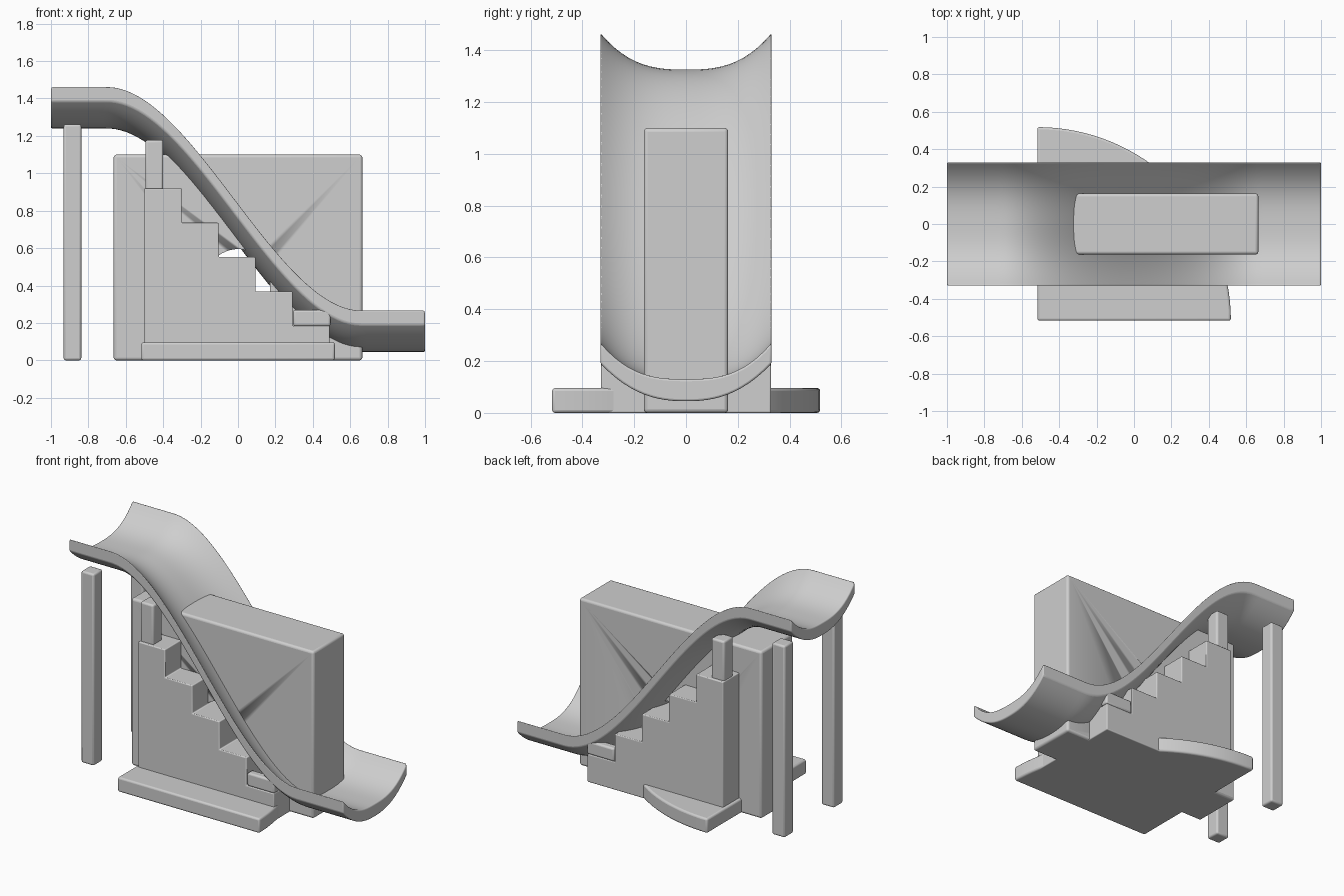
import bpy, bmesh, math

cube = bpy.data.objects.get("Cube")
if cube:
    bpy.data.objects.remove(cube, do_unlink=True)

GREY = (0.62, 0.62, 0.62)
mat = bpy.data.materials.new("plain grey")
mat.use_nodes = True
mat.diffuse_color = (*GREY, 1)
mat.node_tree.nodes["Principled BSDF"].inputs["Base Color"].default_value = (*GREY, 1)


def finish(name, bm, bevel=0.012):
    """Turn a bmesh into a bevelled, smooth shaded object."""
    bmesh.ops.recalc_face_normals(bm, faces=bm.faces)
    mesh = bpy.data.meshes.new(name)
    bm.to_mesh(mesh)
    bm.free()
    mesh.materials.append(mat)
    obj = bpy.data.objects.new(name, mesh)
    bpy.context.collection.objects.link(obj)
    if bevel:
        mod = obj.modifiers.new("Rounded edges", 'BEVEL')
        mod.width = bevel
        mod.segments = 3
        mod.limit_method = 'ANGLE'
        mod.angle_limit = math.radians(40)
    bpy.ops.object.select_all(action='DESELECT')
    obj.select_set(True)
    bpy.context.view_layer.objects.active = obj
    bpy.ops.object.shade_smooth_by_angle(angle=math.radians(40))
    return obj


def prism(name, outline, offset, bevel=0.012):
    """Extrude a closed outline of 3D points by an offset."""
    bm = bmesh.new()
    face = bm.faces.new([bm.verts.new(p) for p in outline])
    new = bmesh.ops.extrude_face_region(bm, geom=[face])["geom"]
    moved = [g for g in new if isinstance(g, bmesh.types.BMVert)]
    bmesh.ops.translate(bm, verts=moved, vec=offset)
    return finish(name, bm, bevel)


def box(name, x, y, z, bevel=0.012):
    corners = [(x[0], y[0], z[0]), (x[1], y[0], z[0]), (x[1], y[1], z[0]), (x[0], y[1], z[0])]
    return prism(name, corners, (0, 0, z[1] - z[0]), bevel)


# Slide: a curved trough section swept down an S-shaped drop
HALF, DROP = 0.33, 1.195
ys = [HALF * (i / 12 - 1) for i in range(25)]
section = [(y, 0.13 + 0.14 * abs(y / HALF) ** 2.8) for y in ys]
section += [(y, 0.045 + 0.145 * abs(y / HALF) ** 2.4) for y in reversed(ys)]


def lift(x):
    u = min(1, max(0, (x + 0.70) / 1.36))
    return DROP * (1 - u * u * (3 - 2 * u))


bm = bmesh.new()
rings = []
for i in range(65):
    x = i / 32 - 1
    rings.append([bm.verts.new((x, y, z + lift(x))) for y, z in section])
for a, b in zip(rings, rings[1:]):
    for j in range(len(section)):
        k = (j + 1) % len(section)
        bm.faces.new((a[j], a[k], b[k], b[j]))
bm.faces.new(rings[0])
bm.faces.new(rings[-1])
finish("slide", bm, 0.008)

# Central block with an arched tunnel
block = box("central_block", (-0.665, 0.665), (-0.163, 0.163), (0, 1.1), 0.015)
R = 0.17
arch = [(-R, -0.3, 0.12), (R, -0.3, 0.12)]
arch += [(R * math.cos(math.pi * i / 24), -0.3, 0.425 + R * math.sin(math.pi * i / 24)) for i in range(25)]
cutter = prism("tunnel_cutter", arch, (0, 0.6, 0), 0)
cutter.hide_render = True
cutter.hide_viewport = True
cut = block.modifiers.new("Tunnel", 'BOOLEAN')
cut.operation = 'DIFFERENCE'
cut.solver = 'EXACT'
cut.object = cutter

# Staircase: stepped side profile
STEP, RISE = 0.198, 0.184
profile = [(-0.5, 0), (-0.5, 5 * RISE)]
for i in range(5):
    edge = -0.5 + STEP * (i + 1)
    profile.append((edge, RISE * (5 - i)))
    profile.append((edge, RISE * (4 - i)))
prism("staircase", [(x, -0.328, z) for x, z in profile], (0, 0.656, 0), 0.006)

# Base: quarter disc
C, RADIUS = -0.517, 1.035
disc = [(C, C, 0)]
for i in range(33):
    a = math.pi / 2 * i / 32
    disc.append((C + RADIUS * math.cos(a), C + RADIUS * math.sin(a), 0))
prism("quarter_disc_base", disc, (0, 0, 0.096))

# Mirrored posts, legs and lowest treads
for side, s in (("right", -1), ("left", 1)):
    def span(inner, outer):
        return sorted((s * inner, s * outer))
    box("support_leg_" + side, (-0.932, -0.838), span(0.21, 0.304), (0, 1.262))
    box("stair_post_" + side, (-0.495, -0.40), span(0.215, 0.31), (0.85, 1.178))
    box("lowest_tread_" + side, (0.295, 0.495), span(0.275, 0.329), (0.183, 0.27))
